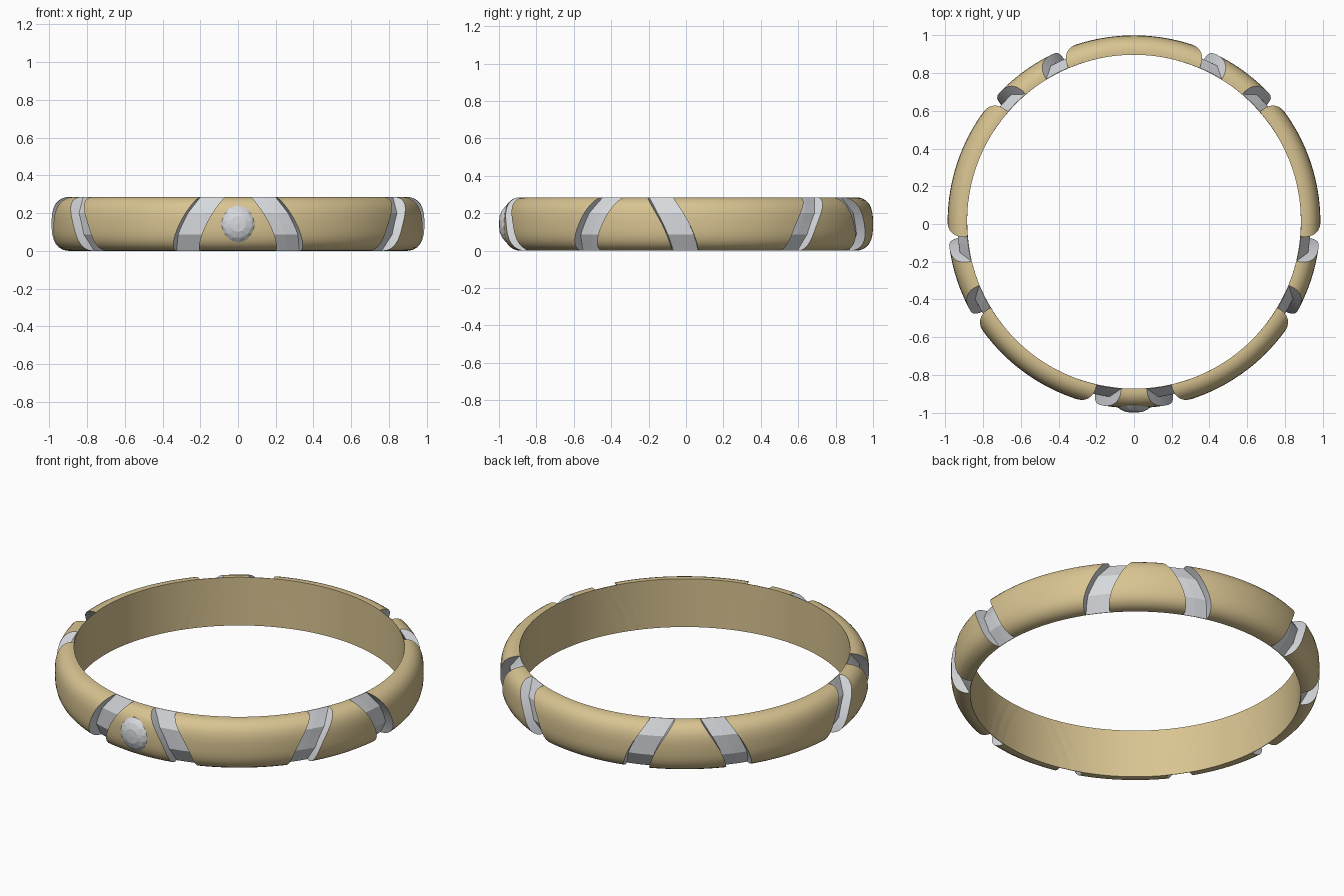
import bpy, bmesh, math
from mathutils import Vector

if "Cube" in bpy.data.objects:
    bpy.data.objects.remove(bpy.data.objects["Cube"], do_unlink=True)

H = 0.285            # band height
R_IN = 0.885         # finger hole radius
CY = 0.012           # band centre, shifted back to balance the stone
HALF = [0, 0.2, 0.4, 0.6, 0.75, 0.87, 0.95, 0.99, 1]
LEVELS = [-u for u in reversed(HALF[1:])] + HALF
PAIRS = 5
PITCH = 360 / PAIRS


def material(name, color):
    m = bpy.data.materials.new(name)
    m.use_nodes = True
    m.diffuse_color = (*color, 1)
    bsdf = m.node_tree.nodes["Principled BSDF"]
    bsdf.inputs["Base Color"].default_value = (*color, 1)
    return m


GOLD = material("pale gold", (0.69, 0.55, 0.285))
SILVER = material("silver", (0.67, 0.69, 0.72))


def make_object(name, bm, mats):
    bmesh.ops.remove_doubles(bm, verts=bm.verts, dist=1e-5)
    bmesh.ops.recalc_face_normals(bm, faces=bm.faces)
    mesh = bpy.data.meshes.new(name)
    bm.to_mesh(mesh)
    bm.free()
    for m in mats:
        mesh.materials.append(m)
    ob = bpy.data.objects.new(name, mesh)
    bpy.context.collection.objects.link(ob)
    return ob


# Cross-sections: radius at level u, from -1 at the bottom to 1 at the top
def domed(u):
    return 0.90 + 0.088 * math.sqrt(max(0, 1 - abs(u) ** 3))


def faceted(u):
    return 0.937 - 0.049 * max(0, (abs(u) - 0.4) / 0.6)


# Slanted groove edges, in degrees from the middle of each pair
def inner_edge(u):
    return 8.6 - 4.2 * u + 1.2 * (1 - u * u)


def outer_edge(u):
    return inner_edge(u) + 8.5


def sector(bm, section, start, end, steps, outer_mat, capped):
    """Sweep a section between two slanted edges around the band."""
    def column(k, radius):
        verts = []
        for u in LEVELS:
            a = math.radians(start(u) + (end(u) - start(u)) * k / steps)
            r = radius(u)
            verts.append(bm.verts.new((r * math.cos(a), CY + r * math.sin(a), H * (1 + u) / 2)))
        return verts

    outs = [column(k, section) for k in range(steps + 1)]
    ins = [column(k, lambda u: R_IN) for k in range(steps + 1)]

    def strip(a, b, mat):
        for i in range(len(LEVELS) - 1):
            bm.faces.new((a[i], b[i], b[i + 1], a[i + 1])).material_index = mat

    for k in range(steps):
        strip(outs[k], outs[k + 1], outer_mat)
        strip(ins[k], ins[k + 1], 0)
        for i in (0, -1):
            bm.faces.new((outs[k][i], outs[k + 1][i], ins[k + 1][i], ins[k][i]))
    if capped:
        strip(outs[0], ins[0], 1)
        strip(outs[-1], ins[-1], 1)


# Gold segments with silver cut walls, and silver groove floors
gold, grooves = bmesh.new(), bmesh.new()
for n in range(PAIRS):
    c = -90 + n * PITCH
    sector(gold, domed, lambda u: c - inner_edge(u), lambda u: c + inner_edge(u), 10, 0, True)
    sector(gold, domed, lambda u: c + outer_edge(u), lambda u: c + PITCH - outer_edge(u), 20, 0, True)
    sector(grooves, faceted, lambda u: c + inner_edge(u), lambda u: c + outer_edge(u), 2, 1, False)
    sector(grooves, faceted, lambda u: c - outer_edge(u), lambda u: c - inner_edge(u), 2, 1, False)

band = make_object("band_segments", gold, [GOLD, SILVER])
make_object("slanted_grooves", grooves, [GOLD, SILVER])
bpy.ops.object.select_all(action='DESELECT')
band.select_set(True)
bpy.context.view_layer.objects.active = band
bpy.ops.object.shade_smooth_by_angle(angle=math.radians(30))

# Faceted round stone on the front
SIDES = 12
stone = bmesh.new()


def stone_ring(radius, y, turn):
    ring = []
    for i in range(SIDES):
        a = 2 * math.pi * (i + turn) / SIDES
        ring.append(stone.verts.new(Vector((radius * math.cos(a), y, H / 2 + radius * math.sin(a)))))
    return ring


base = stone_ring(0.099, -0.93, 0)
girdle = stone_ring(0.099, -0.962, 0)
crown = stone_ring(0.074, -0.984, 0.5)
table = stone_ring(0.042, -0.997, 0)
tip = stone.verts.new((0, -1.0, H / 2))
for i in range(SIDES):
    j = (i + 1) % SIDES
    stone.faces.new((base[i], base[j], girdle[j], girdle[i]))
    stone.faces.new((girdle[i], girdle[j], crown[i]))
    stone.faces.new((girdle[j], crown[j], crown[i]))
    stone.faces.new((crown[i], table[j], table[i]))
    stone.faces.new((crown[i], crown[j], table[j]))
    stone.faces.new((table[i], table[j], tip))
stone.faces.new(base)
make_object("front_stone", stone, [SILVER])
